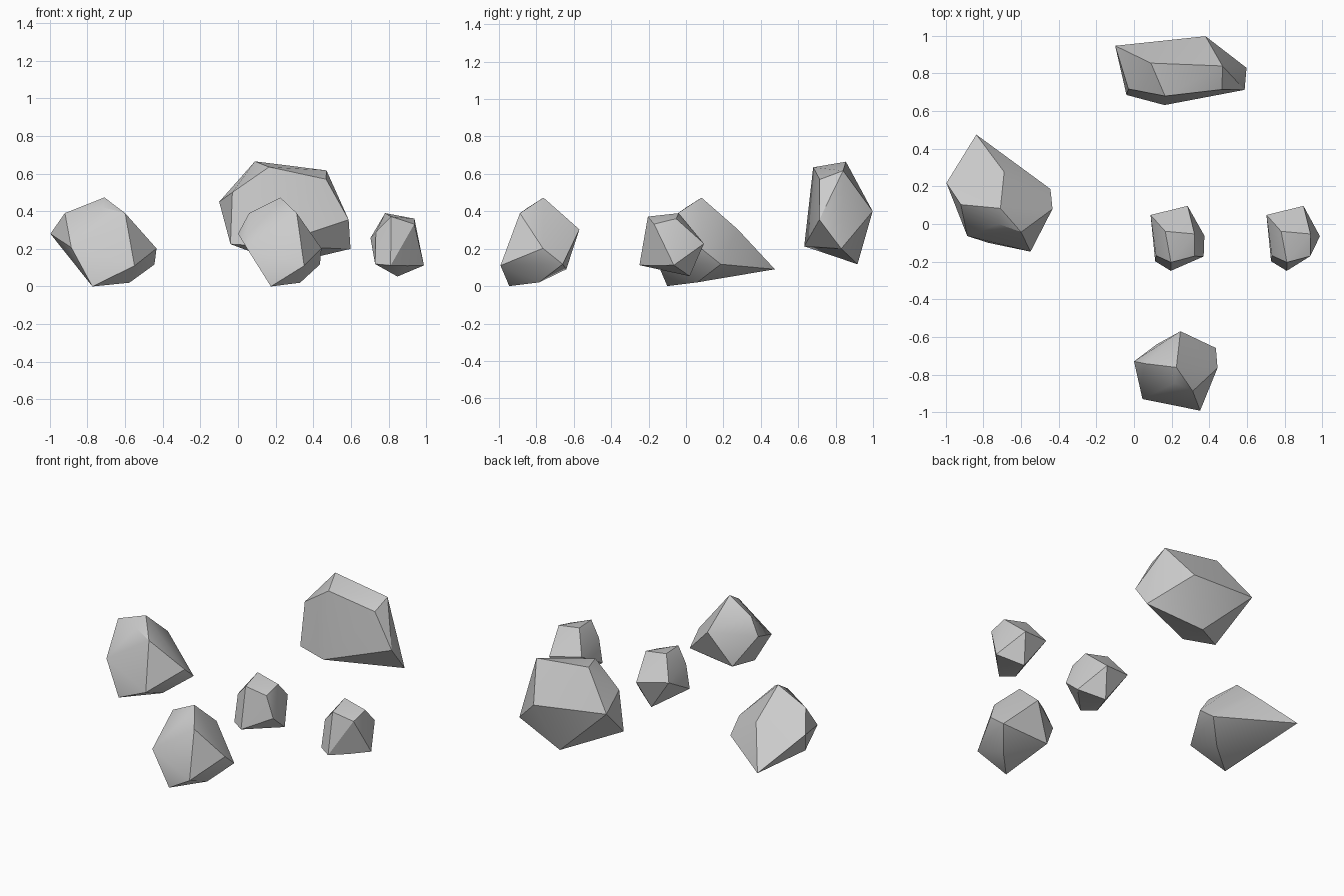
import bpy, bmesh
from math import radians

if "Cube" in bpy.data.objects:
    bpy.data.objects.remove(bpy.data.objects["Cube"])

# Tall rock family: shared corner points, in the frame of the left rock
TALL = {
    "peak": (-.71, .083, .473), "brow_left": (-.72, 0, .42), "brow_right": (-.60, -.043, .39),
    "toe_right": (-.55, -.147, .11), "foot": (-.774, -.10, 0), "cheek": (-.886, -.064, .207),
    "shoulder": (-.92, .103, .39), "tip": (-.997, .218, .28), "side": (-.433, .08, .202),
    "side_low": (-.444, .186, .117), "base": (-.577, .06, .02),
    "tail": (-.838, .475, .09), "back": (-.69, .277, .303),
}
# Wide rock family: shared corner points, in the frame of the back rock
WIDE = {
    "top_left": (.09, .855, .665), "top_right": (.47, .84, .617), "brow": (.165, .68, .635),
    "brow_right": (.468, .715, .57), "right": (.588, .713, .355), "right_low": (.598, .83, .2),
    "left": (-.1, .947, .45), "left_low": (-.04, .686, .225), "left_high": (-.03, .718, .5),
    "toe": (.162, .632, .213), "back": (.38, .998, .4), "base": (.25, .917, .117),
}


def rock(name, corners, scale=(1, 1, 1), shift=(0, 0, 0), **changes):
    """Hull rock from a family of corners, scaled and shifted; changes are final positions."""
    pts = {k: [c * s + d for c, s, d in zip(v, scale, shift)] for k, v in corners.items()}
    pts.update(changes)
    bm = bmesh.new()
    for p in pts.values():
        bm.verts.new(p)
    res = bmesh.ops.convex_hull(bm, input=bm.verts[:])
    loose = [v for v in bm.verts if not v.link_faces]
    bmesh.ops.delete(bm, geom=loose, context='VERTS')
    bmesh.ops.recalc_face_normals(bm, faces=bm.faces[:])
    me = bpy.data.meshes.new(name)
    bm.to_mesh(me)
    bm.free()
    ob = bpy.data.objects.new(name, me)
    bpy.context.collection.objects.link(ob)
    bpy.ops.object.select_all(action='DESELECT')
    ob.select_set(True)
    bpy.context.view_layer.objects.active = ob
    bpy.ops.object.shade_smooth_by_angle(angle=radians(30))


# Two tall rocks
rock("left_rock", TALL)
rock("front_rock", TALL, (.79, 1, 1), (.786, -.845, 0),
     tip=(0, -.73, .28), tail=(.12, -.64, .09), cheek=(.045, -.93, .207),
     back=(.247, -.57, .303))

# Wide back rock and its two small siblings
rock("back_rock", WIDE)
small = (.41, .943, .615)
rock("small_center_rock", WIDE, small, (.129, -.845, -.019))
rock("small_right_rock", WIDE, small, (.745, -.845, -.019),
     right=(.90, -.16, .11), right_low=(.988, -.065, .112))
